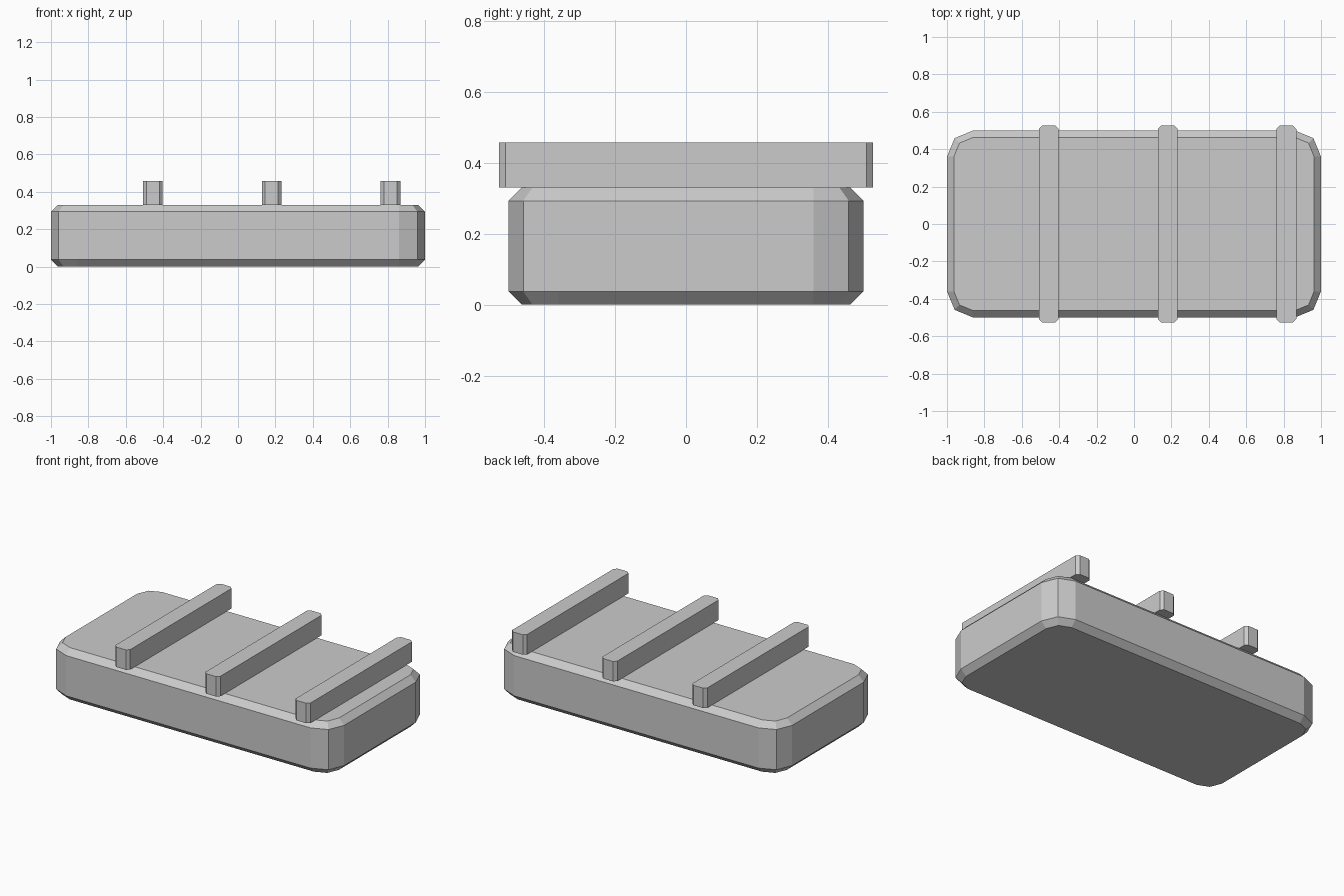
import bpy, bmesh
from math import sin, cos, pi

if "Cube" in bpy.data.objects:
    bpy.data.objects.remove(bpy.data.objects["Cube"])


def outline(hx, hy, r, steps):
    """Rounded rectangle with the given number of segments per corner."""
    pts = []
    for q, (sx, sy) in enumerate([(1, 1), (-1, 1), (-1, -1), (1, -1)]):
        for i in range(steps + 1):
            a = (q + i / steps) * pi / 2
            pts.append((sx * (hx - r) + r * cos(a), sy * (hy - r) + r * sin(a)))
    return pts


def loft(name, rings, location=(0, 0, 0)):
    """Capped solid through rings of (z, outline)."""
    bm = bmesh.new()
    loops = [[bm.verts.new((x, y, z)) for x, y in pts] for z, pts in rings]
    n = len(loops[0])
    for low, high in zip(loops, loops[1:]):
        for i in range(n):
            j = (i + 1) % n
            bm.faces.new((low[i], low[j], high[j], high[i]))
    bm.faces.new(loops[0][::-1])
    bm.faces.new(loops[-1])
    mesh = bpy.data.meshes.new(name)
    bm.to_mesh(mesh)
    bm.free()
    obj = bpy.data.objects.new(name, mesh)
    obj.location = location
    bpy.context.collection.objects.link(obj)
    return obj


# Slab with rounded corners and bevelled top and bottom rims
bevel, height = 0.037, 0.33
full = outline(1.0, 0.5, 0.14, 2)
inset = outline(1.0 - bevel, 0.5 - bevel, 0.14 - bevel, 2)
loft("base_slab", [(0, inset), (bevel, full), (height - bevel, full), (height, inset)])

# Three cross bars with chamfered vertical corners
bar = outline(0.0525, 0.527, 0.018, 1)
for i, x in enumerate((-0.455, 0.18, 0.815)):
    loft(f"cross_bar_{i + 1}", [(0, bar), (0.127, bar)], (x, 0, height))
